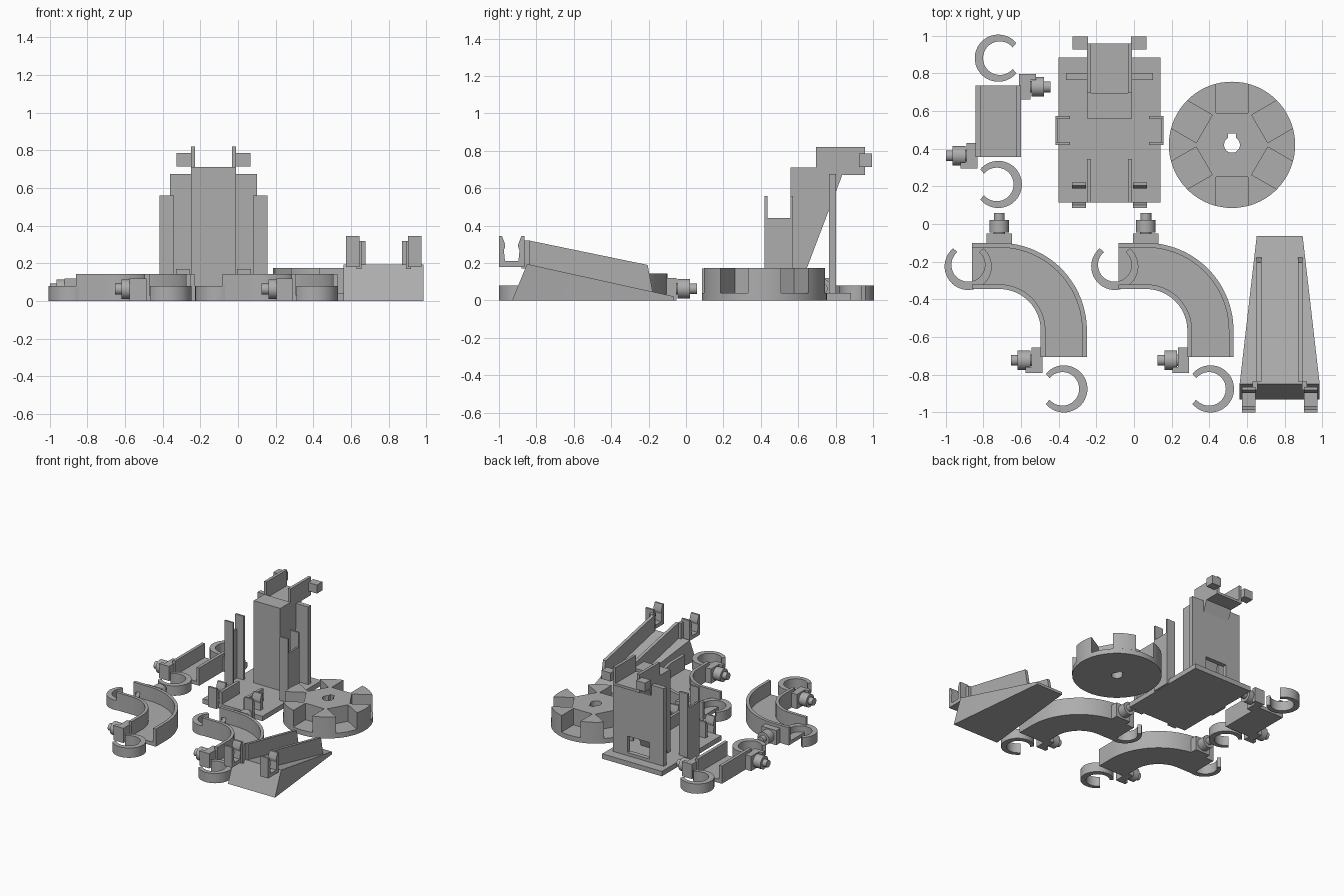
import bpy, bmesh
from math import sin, cos, pi, radians, sqrt
from mathutils import Vector, Matrix

cube = bpy.data.objects.get("Cube")
if cube:
    bpy.data.objects.remove(cube)

GREY = (0.42, 0.42, 0.42, 1)
mat = bpy.data.materials.new("plain grey")
mat.use_nodes = True
mat.diffuse_color = GREY
mat.node_tree.nodes["Principled BSDF"].inputs["Base Color"].default_value = GREY

AXES = {"x": lambda a, b, h: (h, a, b),
        "y": lambda a, b, h: (a, h, b),
        "z": lambda a, b, h: (a, b, h)}


def finish(name, bm, at=(0, 0, 0), turn=0):
    """Turn a bmesh into a shaded object, rotated about z and moved."""
    bmesh.ops.recalc_face_normals(bm, faces=bm.faces)
    bm.transform(Matrix.Translation(Vector(at)) @ Matrix.Rotation(turn, 4, "Z"))
    me = bpy.data.meshes.new(name)
    bm.to_mesh(me)
    bm.free()
    me.shade_smooth()
    me.set_sharp_from_angle(angle=radians(30))
    me.materials.append(mat)
    ob = bpy.data.objects.new(name, me)
    bpy.context.collection.objects.link(ob)
    return ob


def prism(name, loops, axis, lo, hi, at=(0, 0, 0), turn=0):
    """Extrude an outline, with optional hole outlines, along an axis."""
    bm = bmesh.new()
    place = AXES[axis]
    edges = []
    for pts in loops:
        vs = [bm.verts.new(place(a, b, lo)) for a, b in pts]
        edges += [bm.edges.new((v, vs[i - 1])) for i, v in enumerate(vs)]
    bmesh.ops.triangle_fill(bm, edges=edges, use_beauty=True)
    res = bmesh.ops.extrude_face_region(bm, geom=bm.faces[:], use_keep_orig=True)
    move = Vector(place(0, 0, hi - lo))
    for v in res["geom"]:
        if isinstance(v, bmesh.types.BMVert):
            v.co += move
    return finish(name, bm, at, turn)


def rect(a0, a1, b0, b1):
    return [(a0, b0), (a1, b0), (a1, b1), (a0, b1)]


def box(name, x0, x1, y0, y1, z0, z1, at=(0, 0, 0), turn=0):
    return prism(name, [rect(x0, x1, y0, y1)], "z", z0, z1, at, turn)


def arc(r, a0, a1, n, cx=0, cy=0):
    return [(cx + r * cos(a0 + (a1 - a0) * i / n), cy + r * sin(a0 + (a1 - a0) * i / n))
            for i in range(n + 1)]


def disc(r, n):
    return arc(r, 0, 2 * pi, n)[:-1]


# Shared joints: snap pin, open ring and upright clip
def snap_pin(at, turn, arm=0):
    box("pin_block", -0.01, 0.05, -0.067, 0.067, 0, 0.12, at, turn)
    if arm:
        lo, hi = sorted((arm * 0.036, arm * 0.067))
        box("pin_arm", 0.04, 0.08, lo, hi, 0, 0.12, at, turn)
    for name, r, u0, u1 in (("pin_barrel", 0.052, 0.055, 0.122),
                            ("pin_neck", 0.03, 0.04, 0.06),
                            ("pin_tip", 0.029, 0.12, 0.158)):
        circle = [(a, b + 0.063) for a, b in disc(r, 32)]
        prism(name, [circle], "x", u0, u1, at, turn)


def open_ring(at, turn):
    gap = radians(40)
    outer = arc(0.125, gap, 2 * pi - gap, 40)
    inner = arc(0.089, 2 * pi - gap, gap, 40, cx=0.008)
    prism("open_ring", [outer + inner], "z", 0, 0.08, at, turn)


def clip(x0, x1, at):
    half = [(0.068, 0), (0.068, 0.165), (0.052, 0.165), (0.035, 0.12),
            (0.035, 0.105), (0.042, 0.09), (0.036, 0.03)]
    prism("clip", [half + [(-a, b) for a, b in reversed(half)]], "x", x0, x1, at)


# Straight track
SX, SY = -0.72, 0.545
box("straight_floor", SX - 0.12, SX + 0.12, SY - 0.19, SY + 0.19, 0, 0.03)
for s, turn in ((1, 0), (-1, pi)):
    lo, hi = sorted((SX + s * 0.12, SX + s * 0.095))
    box("straight_wall", lo, hi, SY - 0.19, SY + 0.19, 0, 0.145)
    snap_pin((SX + s * 0.12, SY + s * 0.183, 0), turn, 1)
    open_ring((SX, SY + s * 0.335, 0), turn)


# Quarter-turn tracks
def bend(r0, r1):
    outer = [(-0.145, r1)] + arc(r1, pi / 2, 0, 28) + [(r1, -0.14)]
    inner = [(r0, -0.14)] + arc(r0, 0, pi / 2, 28) + [(-0.145, r0)]
    return outer + inner


for shift in (0, 0.778):
    cx, cy = -0.715 + shift, -0.565
    for name, r0, r1, h in (("bend_floor", 0.22, 0.465, 0.03),
                            ("bend_inner_wall", 0.22, 0.245, 0.145),
                            ("bend_outer_wall", 0.44, 0.465, 0.145)):
        prism(name, [bend(r0, r1)], "z", 0, h, (cx, cy, 0))
    snap_pin((cx, cy + 0.465, 0), pi / 2)
    snap_pin((cx + 0.22, cy - 0.158, 0), pi, 1)
    open_ring((cx - 0.165, cy + 0.34, 0), pi / 2)
    open_ring((cx + 0.343, cy - 0.31, 0), pi)

# Slotted wheel with keyed centre hole
WHEEL = (0.52, 0.42, 0)
R, W, IN = 0.335, 0.085, 0.17
rim = sqrt(R * R - W * W)
half_slot = math_angle = Vector((rim, W)).angle(Vector((1, 0)))
star = []
for k in range(6):
    t = pi / 6 + k * pi / 3
    for u, v in ((rim, -W), (IN, -W), (IN, W)):
        star.append((u * cos(t) - v * sin(t), u * sin(t) + v * cos(t)))
    star += arc(R, t + half_slot, t + pi / 3 - half_slot, 10)[:-1]
key = arc(0.042, radians(120), radians(420), 30) + [(0.021, 0.06), (-0.021, 0.06)]
prism("wheel_base", [disc(R, 72), key], "z", 0, 0.04, WHEEL)
prism("wheel_teeth", [star, key], "z", 0.04, 0.175, WHEEL)

# Ramp: wedge narrowing toward the low end
RX = 0.773
wedge = [(-0.93, 0), (-0.85, 0.195), (-0.065, 0.022), (-0.065, 0)]
ramp = prism("ramp_body", [wedge], "x", -1, 1, (RX, 0, 0))
for v in ramp.data.vertices:
    width = 0.122 if v.co.y > -0.5 else 0.2125
    v.co.x = RX + (width if v.co.x > RX else -width)
rail = [(-0.835, 0.17), (-0.835, 0.32), (-0.205, 0.19), (-0.175, 0.03)]
for s in (-1, 1):
    lo, hi = sorted((RX + s * 0.097, RX + s * 0.122))
    prism("ramp_wall", [rail], "x", lo, hi)
    lo, hi = sorted((RX + s * 0.118, RX + s * 0.145))
    box("ramp_tab", lo, hi, -0.88, -0.835, 0.17, 0.32)
    lo, hi = sorted((RX + s * 0.128, RX + s * 0.2))
    clip(lo, hi, (0, -0.932, 0.18))

# Tower base with entry channel and clips
TX = -0.13
box("tower_base", TX - 0.27, TX + 0.27, 0.115, 0.883, 0, 0.04)
for s in (-1, 1):
    lo, hi = sorted((TX + s * 0.097, TX + s * 0.12))
    box("entry_wall", lo, hi, 0.115, 0.345, 0.03, 0.14)
    prism("overhang_arm", [rect(0.695, 0.957, 0.67, 0.82)], "x", lo, hi)
    lo, hi = sorted((TX + s * 0.125, TX + s * 0.2))
    clip(lo, hi, (0, 0.153, 0.005))
    lo, hi = sorted((TX + s * 0.115, TX + s * 0.197))
    box("overhang_lug", lo, hi, 0.925, 0.995, 0.715, 0.785)
    # Side guide: two tall blades joined by a lower outer web
    lo, hi = sorted((TX + s * 0.21, TX + s * 0.287))
    for y in (0.42, 0.558):
        box("guide_blade", lo, hi, y, y + 0.015, 0, 0.56)
    lo, hi = sorted((TX + s * 0.272, TX + s * 0.287))
    box("guide_web", lo, hi, 0.425, 0.57, 0, 0.44)

# Tower column with slanted back, and rear plate with window
column = [(0.56, 0.03), (0.56, 0.712), (0.695, 0.712), (0.695, 0.69), (0.957, 0.69),
          (0.957, 0.67), (0.835, 0.67), (0.592, 0.03)]
prism("tower_column", [column], "x", TX - 0.12, TX + 0.12)
prism("rear_plate", [rect(TX - 0.23, TX + 0.23, 0.03, 0.675),
                     rect(TX - 0.1, TX + 0.1, 0.065, 0.2)], "y", 0.765, 0.802)
